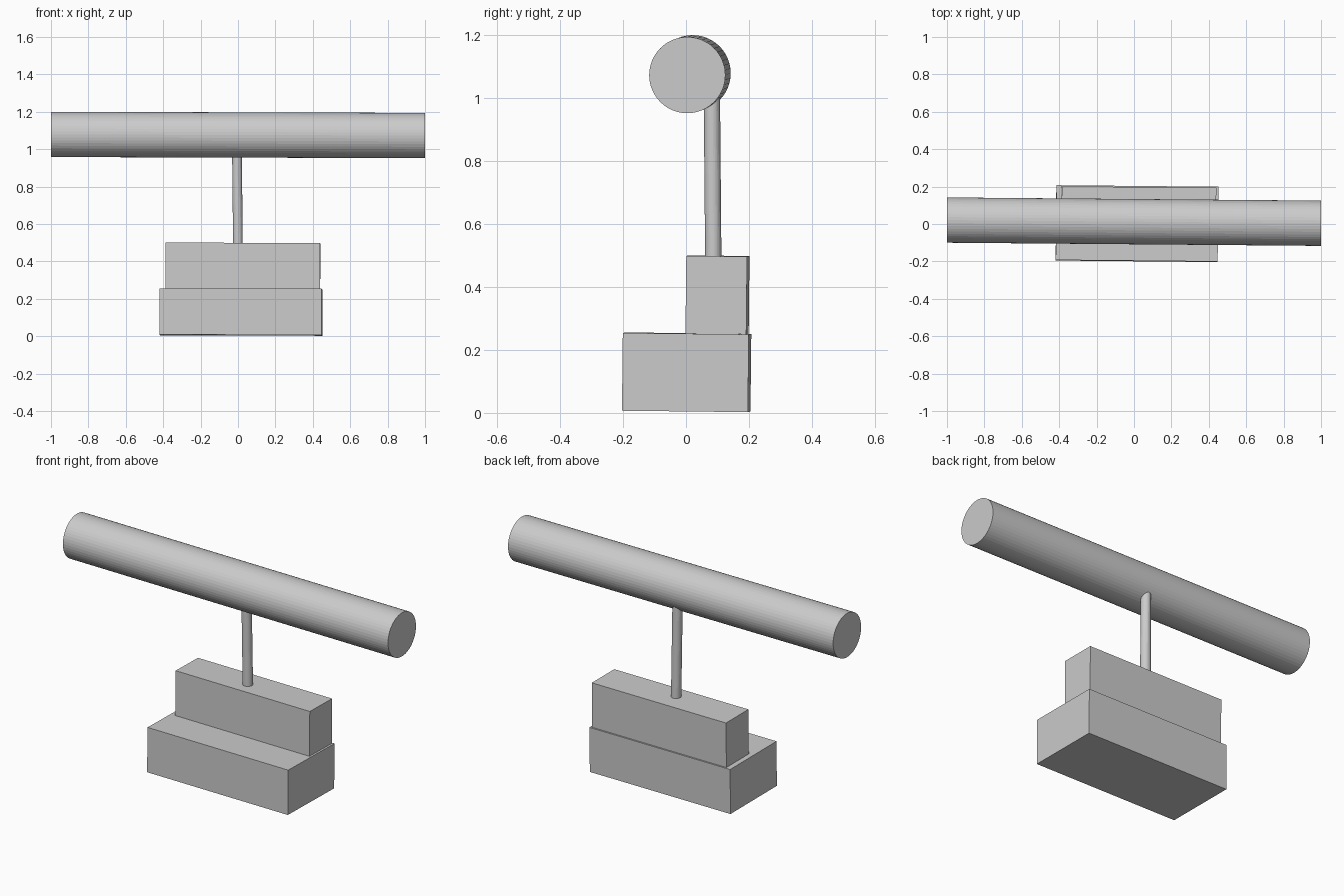
import bpy
import math
from mathutils import Vector

cube = bpy.data.objects.get("Cube")
if cube:
    bpy.data.objects.remove(cube, do_unlink=True)

# Single plain grey
grey = bpy.data.materials.new("plain_grey")
grey.use_nodes = True
colour = (0.6, 0.6, 0.6, 1)
grey.diffuse_color = colour
grey.node_tree.nodes["Principled BSDF"].inputs["Base Color"].default_value = colour


def finish(name):
    obj = bpy.context.object
    obj.name = name
    obj.data.materials.append(grey)
    return obj


def block(name, centre, size, tilt):
    bpy.ops.mesh.primitive_cube_add(size=1, location=centre, rotation=tilt)
    obj = finish(name)
    obj.scale = size


def rod(name, start, end, radius, sides):
    start, end = Vector(start), Vector(end)
    axis = end - start
    bpy.ops.mesh.primitive_cylinder_add(
        vertices=sides, radius=radius, depth=axis.length,
        location=(start + end) / 2,
        rotation=axis.to_track_quat("Z", "Y").to_euler())
    finish(name)


# Stepped base, very slightly askew
tilt = (-0.011, 0.002, -0.0095)
block("lower_base", (0.016, 0.002, 0.129), (0.866, 0.4, 0.247), tilt)
block("upper_base", (0.026, 0.1, 0.375), (0.826, 0.193, 0.247), tilt)

# Post running up into the back of the tube
rod("post", (0, 0.087, 0.45), (-0.006, 0.082, 1.03), 0.026, 32)

# Long horizontal tube
rod("tube", (-1, 0.021, 1.079), (1, 0.004, 1.073), 0.121, 48)
